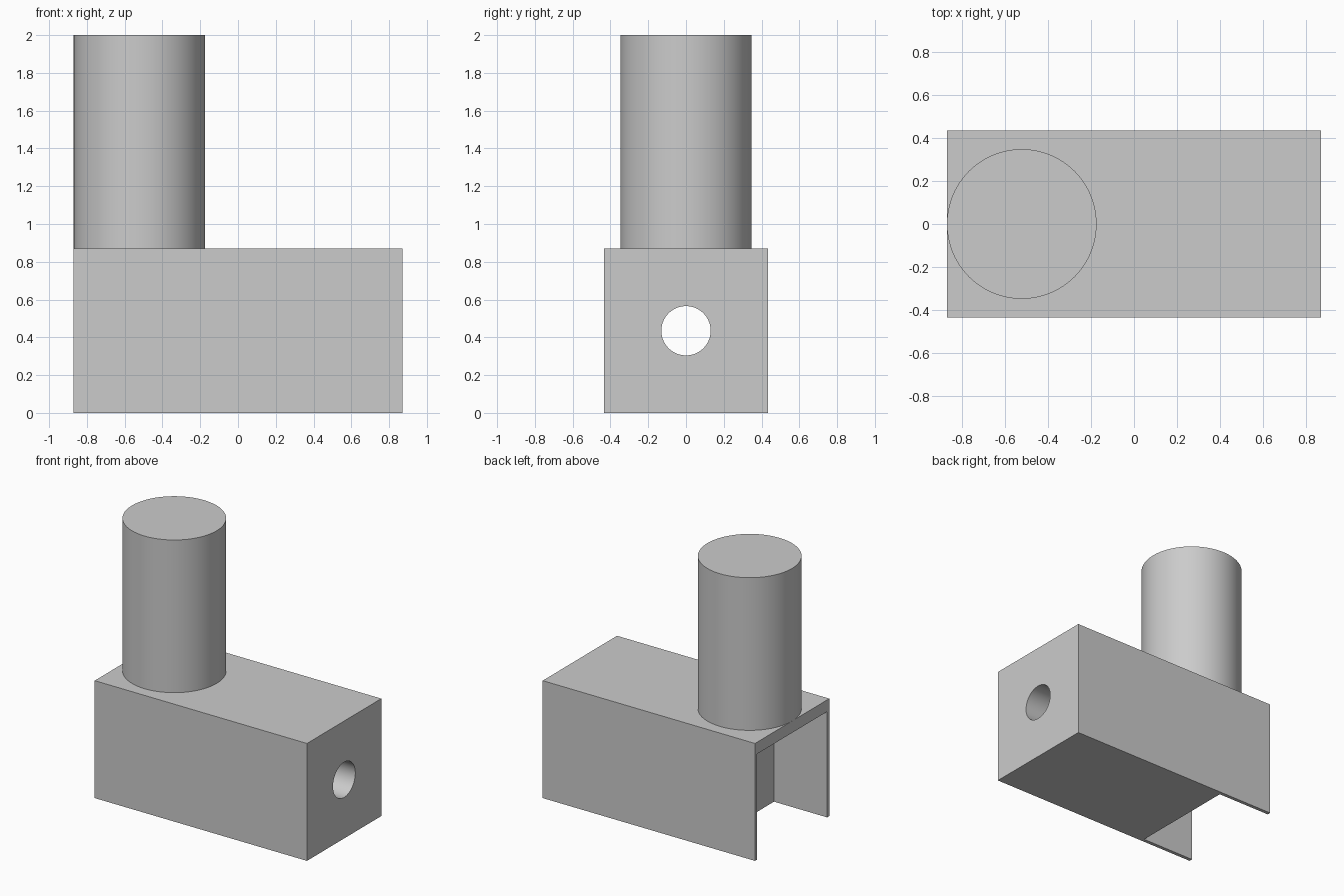
import bpy
import bmesh
import math

U = 2 / 23  # design unit: block is 20 x 10 x 10, post is 13 tall

cube = bpy.data.objects.get("Cube")
if cube:
    bpy.data.objects.remove(cube, do_unlink=True)

grey = bpy.data.materials.new("plain_grey")
grey.use_nodes = True
colour = (0.6, 0.6, 0.6, 1)
grey.diffuse_color = colour
grey.node_tree.nodes["Principled BSDF"].inputs["Base Color"].default_value = colour


def box(name, low, high):
    """Box between two corners, given in design units."""
    centre = [(a + b) / 2 * U for a, b in zip(low, high)]
    bpy.ops.mesh.primitive_cube_add(size=1, location=centre)
    obj = bpy.context.object
    obj.name = name
    obj.scale = [(b - a) * U for a, b in zip(low, high)]
    bpy.ops.object.transform_apply(location=False, rotation=False, scale=True)
    obj.data.materials.append(grey)
    return obj


def cylinder(name, radius, depth, centre, rotation=(0, 0, 0)):
    bpy.ops.mesh.primitive_cylinder_add(
        vertices=96, radius=radius * U, depth=depth * U,
        location=[c * U for c in centre], rotation=rotation)
    obj = bpy.context.object
    obj.name = name
    obj.data.materials.append(grey)
    return obj


def cut(target, cutter):
    """Subtract the cutter from the target, then discard it."""
    mod = target.modifiers.new("cut", "BOOLEAN")
    mod.operation = "DIFFERENCE"
    mod.solver = "EXACT"
    mod.object = cutter
    bpy.context.view_layer.objects.active = target
    bpy.ops.object.modifier_apply(modifier=mod.name)
    bpy.data.objects.remove(cutter, do_unlink=True)


def smooth(obj):
    bpy.ops.object.select_all(action="DESELECT")
    obj.select_set(True)
    bpy.context.view_layer.objects.active = obj
    bpy.ops.object.shade_smooth_by_angle(angle=math.radians(30))


# Block with an end slot open below, and a bore running lengthwise into it
block = box("base_block", (-10, -5, 0), (10, 5, 10))
cut(block, box("slot_cutter", (-12, -4.7, -2), (-5, 4.7, 9)))
cut(block, cylinder("bore_cutter", 1.5, 18, (3, 0, 5), (0, math.pi / 2, 0)))
smooth(block)

# Upright post standing on the block above the slot, without a hidden lower cap
post = cylinder("upright_post", 4, 13, (-6, 0, 16.5))
bm = bmesh.new()
bm.from_mesh(post.data)
caps = [f for f in bm.faces if f.normal.z < -0.9]
bmesh.ops.delete(bm, geom=caps, context="FACES_ONLY")
bm.to_mesh(post.data)
bm.free()
smooth(post)
